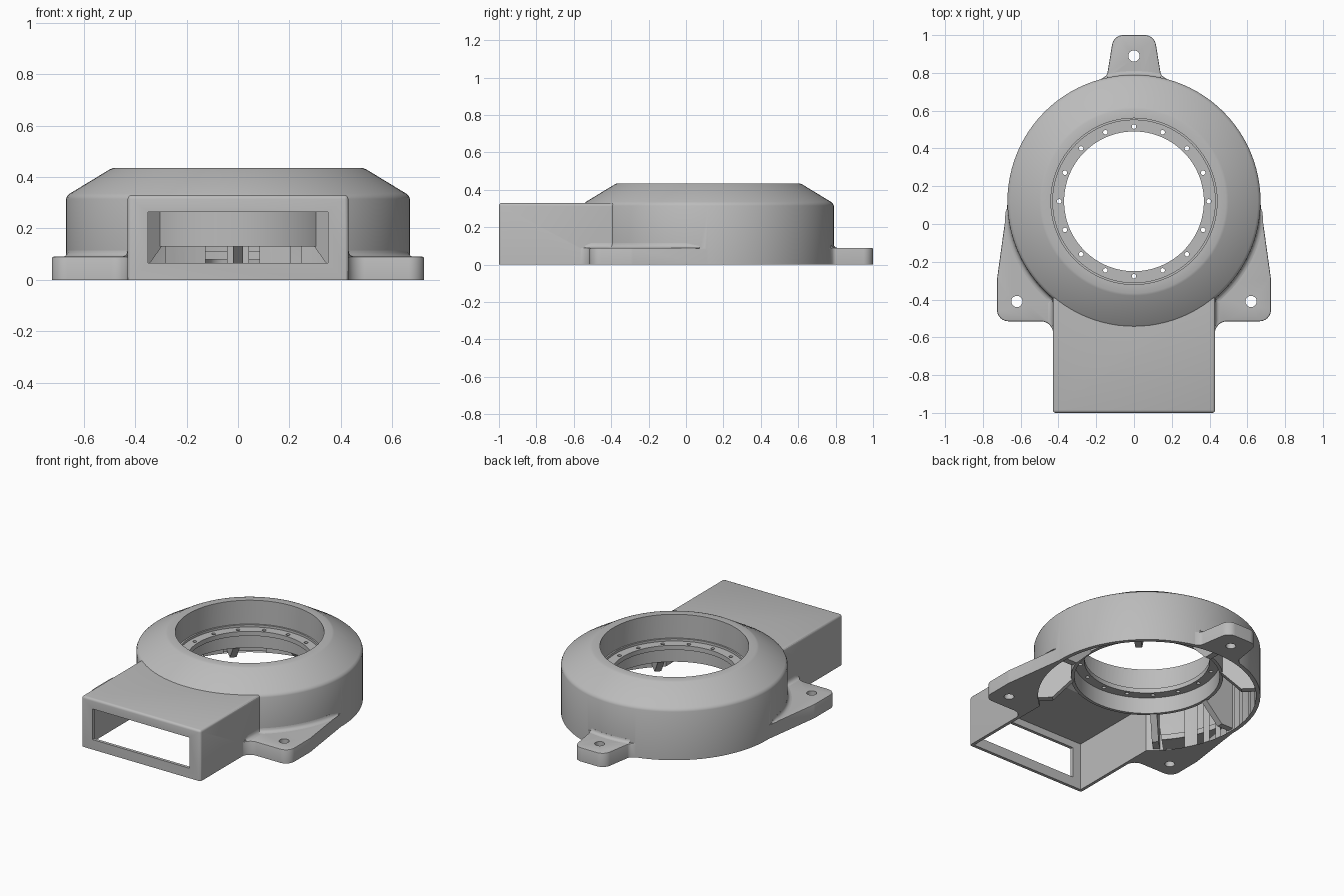
import bpy, bmesh, math
from mathutils import Matrix, Vector

if "Cube" in bpy.data.objects:
    bpy.data.objects.remove(bpy.data.objects["Cube"])

CY = 0.12          # y of the round chamber's axis
R = 0.67           # outer radius of the chamber
TAB_TOP = 0.09

grey = bpy.data.materials.new("plain grey")
grey.use_nodes = True
grey.diffuse_color = (0.5, 0.5, 0.5, 1)
grey.node_tree.nodes["Principled BSDF"].inputs["Base Color"].default_value = (0.5, 0.5, 0.5, 1)


def finish(bm, name):
    bmesh.ops.recalc_face_normals(bm, faces=bm.faces[:])
    mesh = bpy.data.meshes.new(name)
    bm.to_mesh(mesh)
    bm.free()
    obj = bpy.data.objects.new(name, mesh)
    bpy.context.collection.objects.link(obj)
    mesh.materials.append(grey)
    return obj


def activate(obj):
    bpy.ops.object.select_all(action='DESELECT')
    obj.select_set(True)
    bpy.context.view_layer.objects.active = obj


def smooth(obj):
    activate(obj)
    bpy.ops.object.shade_smooth_by_angle(angle=math.radians(30))


def lathe(name, profile):
    bm = bmesh.new()
    vs = [bm.verts.new((r, 0, z)) for r, z in profile]
    es = [bm.edges.new(p) for p in zip(vs, vs[1:])]
    bmesh.ops.spin(bm, geom=vs + es, axis=(0, 0, 1), cent=(0, 0, 0),
                   angle=math.tau, steps=96, use_merge=True)
    bmesh.ops.remove_doubles(bm, verts=bm.verts[:], dist=1e-5)
    bmesh.ops.translate(bm, verts=bm.verts[:], vec=(0, CY, 0))
    return finish(bm, name)


def box(name, lo, hi, bevel=0):
    bm = bmesh.new()
    lo, hi = Vector(lo), Vector(hi)
    bmesh.ops.create_cube(bm, size=1, matrix=Matrix.Translation((lo + hi) / 2)
                          @ Matrix.Diagonal((*(hi - lo), 1)))
    if bevel:
        top = [e for e in bm.edges if max(v.co.z for v in e.verts) > hi.z - 0.001]
        bmesh.ops.bevel(bm, geom=top, offset=bevel, segments=3, profile=0.5, affect='EDGES')
    return finish(bm, name)


def rounded(points):
    """Outline from (x, y, corner radius) points."""
    out = []
    for i, (x, y, r) in enumerate(points):
        p = Vector((x, y))
        if not r:
            out.append(p)
            continue
        a = (Vector(points[i - 1][:2]) - p).normalized()
        b = (Vector(points[(i + 1) % len(points)][:2]) - p).normalized()
        half = a.angle(b) / 2
        centre = p + (a + b).normalized() * r / math.sin(half)
        start, end = p + a * r / math.tan(half) - centre, p + b * r / math.tan(half) - centre
        for k in range(9):
            d = start.lerp(end, k / 8).normalized()
            out.append(centre + d * r)
    return out


def plate(name, outline, z0, z1, bevel):
    bm = bmesh.new()
    face = bm.faces.new([bm.verts.new((p[0], p[1], z0)) for p in outline])
    ext = bmesh.ops.extrude_face_region(bm, geom=[face])["geom"]
    bmesh.ops.translate(bm, verts=[g for g in ext if isinstance(g, bmesh.types.BMVert)],
                        vec=(0, 0, z1 - z0))
    rim = [e for e in bm.edges if all(v.co.z > z1 - 0.001 for v in e.verts)]
    bmesh.ops.bevel(bm, geom=rim, offset=bevel, segments=2, profile=0.5, affect='EDGES')
    return finish(bm, name)


def drill(name, spots, radius):
    bm = bmesh.new()
    for x, y in spots:
        bmesh.ops.create_cone(bm, cap_ends=True, segments=20, radius1=radius, radius2=radius,
                              depth=2, matrix=Matrix.Translation((x, y, 0)))
    return finish(bm, name)


def combine(target, other, operation):
    mod = target.modifiers.new("cut", 'BOOLEAN')
    mod.operation, mod.solver, mod.object = operation, 'EXACT', other
    activate(target)
    bpy.ops.object.modifier_apply(modifier=mod.name)
    bpy.data.objects.remove(other)


# Round chamber with sloping shoulder
housing = lathe("housing", [(0, 0), (R, 0), (R, 0.315), (0.665, 0.327), (0.655, 0.336),
                            (0.5, 0.43), (0.487, 0.435), (0, 0.435)])

# Outlet duct
combine(housing, box("duct", (-0.43, -1, 0), (0.43, -0.3, 0.33), 0.015), 'UNION')

# Mounting tabs
side = rounded([(0.415, 0.15, 0), (0.664, 0.15, 0), (0.725, -0.29, 0.1), (0.725, -0.515, 0.06),
                (0.428, -0.515, 0.065), (0.428, -0.6, 0), (0.415, -0.6, 0)])
for s in (1, -1):
    combine(housing, plate("side_tab", [(p.x * s, p.y) for p in side], 0, TAB_TOP, 0.006), 'UNION')
half = [(0.19, 0.70, 0), (0.19, 0.755, 0), (0.142, 0.79, 0.03), (0.108, 1.0, 0.06)]
back = rounded(half + [(-x, y, r) for x, y, r in reversed(half)])
combine(housing, plate("back_tab", back, 0, TAB_TOP, 0.006), 'UNION')

# Hollow inside, leaving the inlet tube and its drilled flange
combine(housing, lathe("cavity", [
    (0, -0.1), (0.645, -0.1), (0.645, 0.31), (0.475, 0.412), (0.45, 0.412), (0.45, 0.13),
    (0.43, 0.13), (0.43, 0.235), (0.37, 0.235), (0.37, 0.265), (0.43, 0.265),
    (0.43, 0.28), (0.44, 0.28), (0.44, 0.6), (0, 0.6)]), 'DIFFERENCE')
combine(housing, box("duct_cavity", (-0.41, -0.98, -0.1), (0.41, -0.36, 0.31)), 'DIFFERENCE')
combine(housing, box("outlet_window", (-0.35, -1.1, 0.065), (0.35, -0.9, 0.265)), 'DIFFERENCE')

# Screw holes
combine(housing, drill("tab_holes", [(0.62, -0.41), (-0.62, -0.41), (0, 0.89)], 0.03), 'DIFFERENCE')
ring = [math.tau * k / 16 for k in range(16)]
combine(housing, drill("flange_holes", [(0.396 * math.cos(a), CY + 0.396 * math.sin(a))
                                        for a in ring], 0.012), 'DIFFERENCE')
smooth(housing)

# Ribs between tube and outer wall, none in front of the duct
RIB = [(0.44, 0.13), (0.56, 0.01), (0.655, 0.01), (0.655, 0.31), (0.475, 0.42), (0.44, 0.42)]
for k in range(7):
    bm = bmesh.new()
    face = bm.faces.new([bm.verts.new((r, -0.02, z)) for r, z in RIB])
    ext = bmesh.ops.extrude_face_region(bm, geom=[face])["geom"]
    bmesh.ops.translate(bm, verts=[g for g in ext if isinstance(g, bmesh.types.BMVert)],
                        vec=(0, 0.04, 0))
    rib = finish(bm, "rib_%d" % (k + 1))
    rib.location.y = CY
    rib.rotation_euler.z = math.radians(45 * k - 45)


# Concave fillets where the tabs meet the walls
def cove(name, path):
    bm = bmesh.new()
    rows = []
    for x, y, nx, ny, s in path:
        arc = [k * math.pi / 8 for k in range(5)]
        section = [(-0.01, -0.01), (-0.01, s)]
        section += [(s - s * math.cos(a), s - s * math.sin(a)) for a in arc]
        rows.append([bm.verts.new((x + nx * d, y + ny * d, TAB_TOP + h)) for d, h in section])
    for a, b in zip(rows, rows[1:]):
        for i in range(len(a)):
            j = (i + 1) % len(a)
            bm.faces.new((a[i], a[j], b[j], b[i]))
    bm.faces.new(rows[0])
    bm.faces.new(rows[-1])
    smooth(finish(bm, name))


def round_path(start, end, size):
    path = []
    for deg in range(start, end + 1, 2):
        c, s = math.cos(math.radians(deg)), math.sin(math.radians(deg))
        path.append((R * c, CY + R * s, c, s, size(deg)))
    return path


flank = [(0.43, -0.54, 1, 0, 0.012), (0.43, -0.51, 1, 0, 0.025), (0.43, -0.42, 1, 0, 0.025)]
flank += round_path(-50, -4, lambda deg: min(0.025, 0.0025 * -deg))
for s, label in ((1, "left"), (-1, "right")):
    cove(label + "_tab_fillet", [(x * s, y, nx * s, ny, w) for x, y, nx, ny, w in flank])
cove("back_tab_fillet", round_path(78, 102, lambda deg: 0.02))
